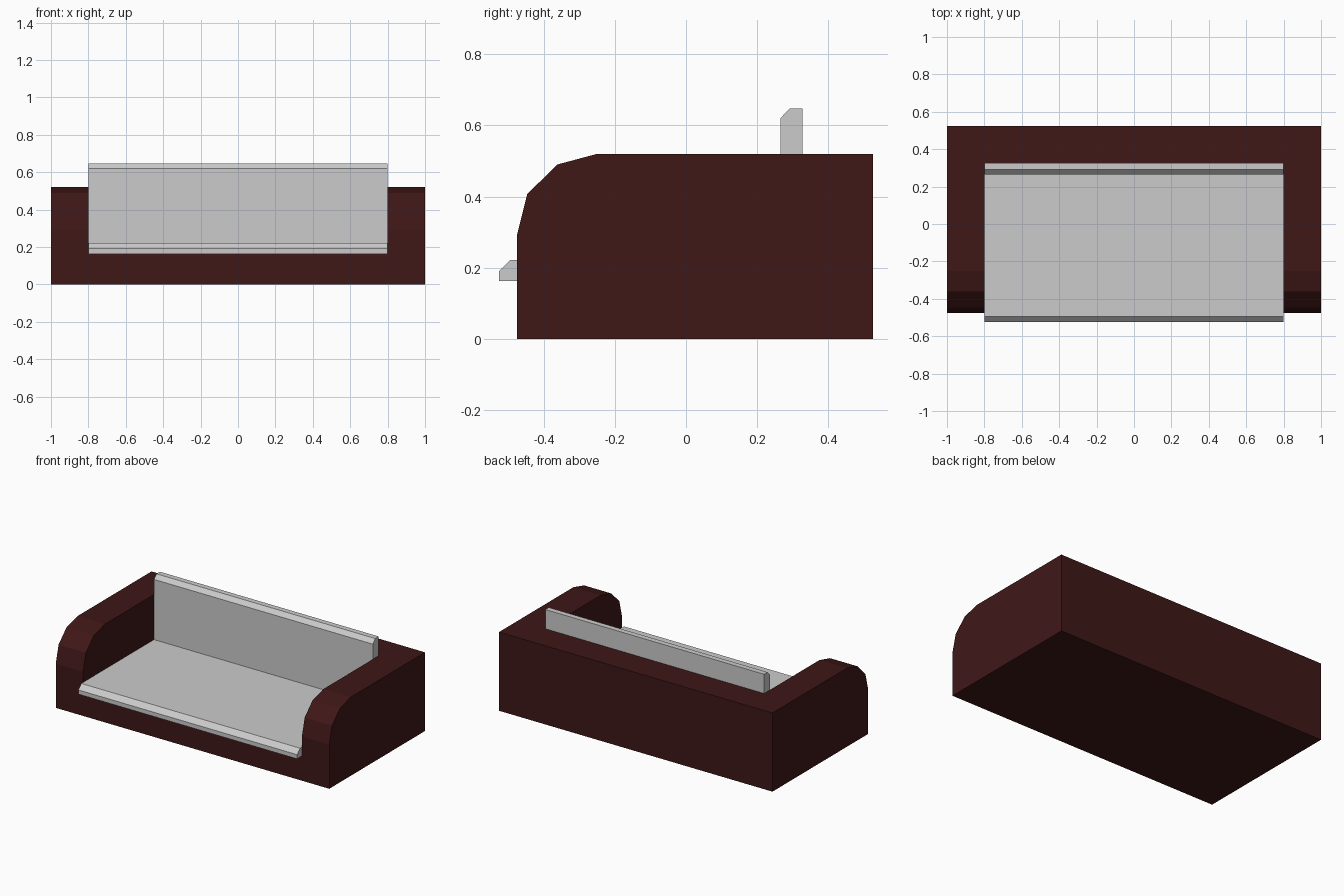
import bpy, bmesh

if "Cube" in bpy.data.objects:
    bpy.data.objects.remove(bpy.data.objects["Cube"])


def extrude_profile(name, profile, half_width):
    """Solid with a (y, z) side profile, spanning -half_width..half_width in x."""
    bm = bmesh.new()
    face = bm.faces.new([bm.verts.new((-half_width, y, z)) for y, z in profile])
    ext = bmesh.ops.extrude_face_region(bm, geom=[face])
    moved = [v for v in ext["geom"] if isinstance(v, bmesh.types.BMVert)]
    bmesh.ops.translate(bm, vec=(2 * half_width, 0, 0), verts=moved)
    bmesh.ops.recalc_face_normals(bm, faces=bm.faces)
    mesh = bpy.data.meshes.new(name)
    bm.to_mesh(mesh)
    bm.free()
    obj = bpy.data.objects.new(name, mesh)
    bpy.context.collection.objects.link(obj)
    return obj


SEAT_HALF, SEAT_Z, BACK_Y = 0.8, 0.163, 0.327

# Sofa frame: rounded-arm profile across the full width
frame = extrude_profile("sofa_frame", [
    (-0.475, 0), (0.525, 0), (0.525, 0.52), (-0.25, 0.52),
    (-0.362, 0.49), (-0.446, 0.407), (-0.475, 0.292)], 1.0)
leather = bpy.data.materials.new("dark_red")
leather.diffuse_color = (0.05, 0.0085, 0.0085, 1)
leather.use_nodes = True
leather.node_tree.nodes["Principled BSDF"].inputs["Base Color"].default_value = leather.diffuse_color
frame.data.materials.append(leather)

# Seat recess cut out between the arms
cutter = extrude_profile("recess_cutter", [
    (-0.7, SEAT_Z), (BACK_Y, SEAT_Z), (BACK_Y, 0.8), (-0.7, 0.8)], SEAT_HALF)
cutter.hide_render = True
cut = frame.modifiers.new("recess", 'BOOLEAN')
cut.operation = 'DIFFERENCE'
cut.solver = 'EXACT'
cut.object = cutter
bpy.context.view_layer.objects.active = frame
bpy.ops.object.modifier_apply(modifier=cut.name)
bpy.data.objects.remove(cutter)

# Seat and backrest cushion: L-shaped pad with chamfered front edges
extrude_profile("seat_and_back_cushion", [
    (-0.525, SEAT_Z), (BACK_Y, SEAT_Z), (BACK_Y, 0.647), (0.291, 0.647),
    (0.265, 0.62), (0.265, 0.222), (-0.494, 0.222), (-0.525, 0.191)], SEAT_HALF)
